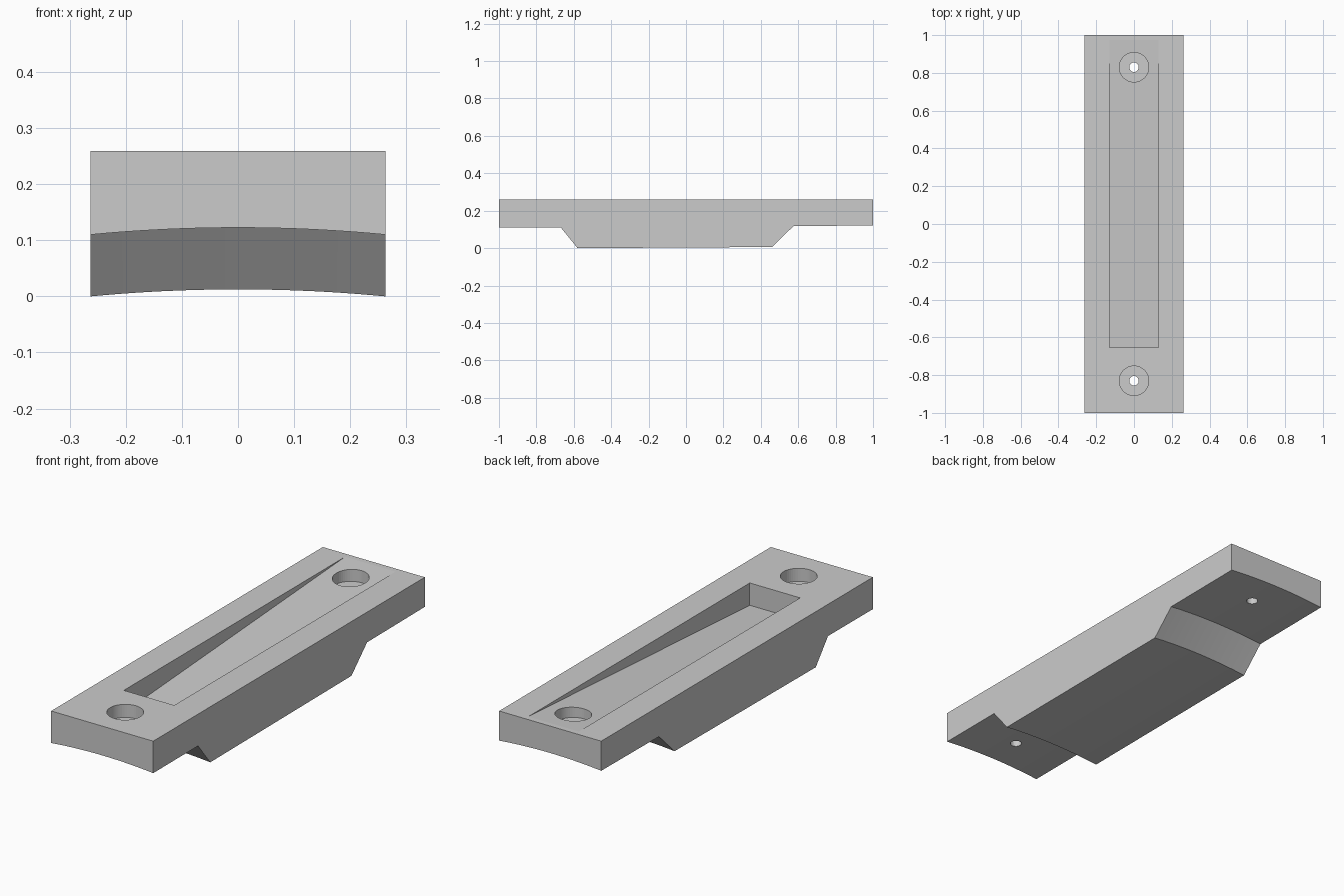
import bpy, bmesh, math

if "Cube" in bpy.data.objects:
    bpy.data.objects.remove(bpy.data.objects["Cube"])

HALF_W, TOP, SAG, ARC = 0.263, 0.259, 0.0125, 24


def make_object(name, bm):
    bmesh.ops.recalc_face_normals(bm, faces=bm.faces)
    mesh = bpy.data.meshes.new(name)
    bm.to_mesh(mesh)
    bm.free()
    obj = bpy.data.objects.new(name, mesh)
    bpy.context.collection.objects.link(obj)
    return obj


def loft(name, sections):
    bm = bmesh.new()
    rings = [[bm.verts.new(p) for p in s] for s in sections]
    n = len(rings[0])
    for a, b in zip(rings, rings[1:]):
        for i in range(n):
            j = (i + 1) % n
            bm.faces.new((a[i], a[j], b[j], b[i]))
    bm.faces.new(rings[0])
    bm.faces.new(rings[-1])
    return make_object(name, bm)


def cylinder(name, y, radius, z0, z1, sides):
    ring = [(radius * math.cos(math.tau * i / sides),
             y + radius * math.sin(math.tau * i / sides)) for i in range(sides)]
    return loft(name, [[(px, py, z) for px, py in ring] for z in (z0, z1)])


# body: arched underside swept along the stepped side profile
def body_section(y, z):
    xs = [HALF_W * (2 * i / ARC - 1) for i in range(ARC + 1)]
    arch = [(x, y, z + SAG * (1 - (x / HALF_W) ** 2)) for x in xs]
    return arch + [(HALF_W, y, TOP), (-HALF_W, y, TOP)]


profile = [(-1, 0.11), (-0.67, 0.111), (-0.58, 0.0),
           (0.46, 0.006), (0.575, 0.118), (1, 0.121)]
body = loft("mounting_block", [body_section(y, z) for y, z in profile])

# tapered pocket: floor rises to the top surface at the back
side = [(-0.655, TOP + 0.05), (-0.655, TOP - 0.104),
        (0.975, TOP), (0.975 + 0.05 / 0.0638, TOP + 0.05)]
cutters = [loft("pocket_cutter", [[(x, y, z) for y, z in side] for x in (-0.13, 0.13)])]

# counterbored screw holes
for y in (-0.83, 0.83):
    cutters.append(cylinder("counterbore_cutter", y, 0.078, 0.198, 0.4, 48))
    cutters.append(cylinder("screw_hole_cutter", y, 0.025, -0.1, 0.3, 32))

bpy.context.view_layer.objects.active = body
body.select_set(True)
for cutter in cutters:
    cutter.hide_render = True
    mod = body.modifiers.new("cut", 'BOOLEAN')
    mod.operation = 'DIFFERENCE'
    mod.solver = 'EXACT'
    mod.object = cutter
    bpy.ops.object.modifier_apply(modifier=mod.name)
    bpy.data.objects.remove(cutter)

bpy.ops.object.shade_smooth_by_angle(angle=math.radians(3))
